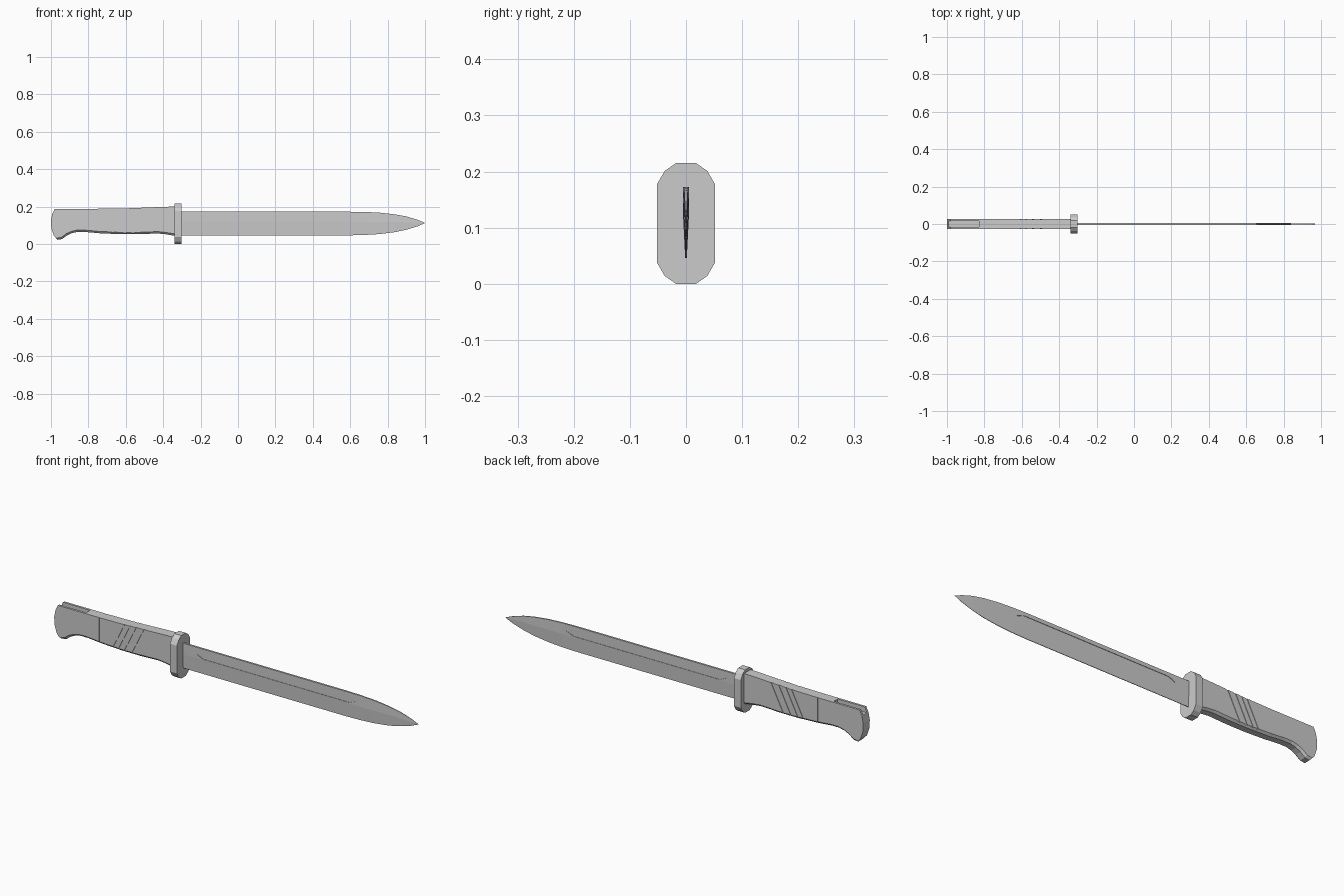
import bpy, bmesh

if "Cube" in bpy.data.objects:
    bpy.data.objects.remove(bpy.data.objects["Cube"])


def finish(name, bm):
    bmesh.ops.recalc_face_normals(bm, faces=bm.faces)
    me = bpy.data.meshes.new(name)
    bm.to_mesh(me)
    bm.free()
    ob = bpy.data.objects.new(name, me)
    bpy.context.collection.objects.link(ob)
    return ob


def loft(rings):
    bm = bmesh.new()
    vs = [[bm.verts.new(p) for p in r] for r in rings]
    n = len(rings[0])
    for a, b in zip(vs, vs[1:]):
        for i in range(n):
            j = (i + 1) % n
            bm.faces.new((a[i], a[j], b[j], b[i]))
    bm.faces.new(vs[0])
    bm.faces.new(vs[-1][::-1])
    return bm


def side_prism(pts, y0, y1):
    return loft([[(x, y, z) for x, z in pts] for y in (y0, y1)])


def cut(ob, cutter):
    m = ob.modifiers.new("cut", 'BOOLEAN')
    m.operation = 'DIFFERENCE'
    m.solver = 'EXACT'
    m.object = cutter
    cutter.hide_render = True
    bpy.context.view_layer.objects.active = ob
    bpy.ops.object.modifier_apply(modifier=m.name)
    bpy.data.objects.remove(cutter)


# Blade: thick spine, thin lower edge, tapering to a point
stations = [(-0.31, 0.172, 0.046), (0.60, 0.172, 0.046), (0.68, 0.171, 0.048),
            (0.76, 0.167, 0.053), (0.84, 0.158, 0.063), (0.90, 0.147, 0.076),
            (0.96, 0.129, 0.094), (1.0, 0.1125, 0.1115)]
rings = []
for x, zt, zb in stations:
    k = min(1, (zt - zb) / 0.126 + 0.05)
    top = 0.005 * k if x < 0.65 else 0.0035 * k
    mid, edge = 0.005 * k, 0.0015 * k
    zm = zb + 0.56 * (zt - zb)
    rings.append([(x, top, zt), (x, -top, zt), (x, -mid, zm),
                  (x, -edge, zb), (x, edge, zb), (x, mid, zm)])
blade = finish("blade", loft(rings))

# Fuller groove on both sides of the blade
fuller = [(-0.225, 0.137), (-0.19, 0.121), (0.62, 0.121),
          (0.66, 0.137), (0.62, 0.153), (-0.19, 0.153)]
for s in (-1, 1):
    cut(blade, finish("fuller_cutter", side_prism(fuller, s * 0.0028, s * 0.03)))

# Cross guard
q = [(0.052, 0.177), (0.038, 0.201), (0.018, 0.215)]
half = q + [(-y, z) for y, z in q[::-1]]
outline = half + [(-y, 0.215 - z) for y, z in half]
finish("guard", loft([[(x, y, z) for y, z in outline] for x in (-0.34, -0.302)]))

# Handle with hooked pommel
profile = [(-0.335, 0.200), (-0.45, 0.196), (-0.60, 0.190), (-0.75, 0.188),
           (-0.98, 0.188), (-0.993, 0.160), (-1.0, 0.125), (-0.998, 0.085),
           (-0.985, 0.045), (-0.965, 0.022), (-0.94, 0.026), (-0.915, 0.045),
           (-0.89, 0.057), (-0.86, 0.064), (-0.82, 0.064), (-0.74, 0.057),
           (-0.63, 0.052), (-0.53, 0.052), (-0.43, 0.056), (-0.39, 0.052),
           (-0.335, 0.043)]
bm = side_prism(profile, -0.026, 0.026)
low = [e for e in bm.edges
       if abs(e.verts[0].co.y - e.verts[1].co.y) < 1e-5
       and all(v.co.z < 0.07 and v.co.x > -0.97 for v in e.verts)
       and abs(e.verts[0].co.x - e.verts[1].co.x) > 1e-4]
bmesh.ops.recalc_face_normals(bm, faces=bm.faces)
bmesh.ops.bevel(bm, geom=low, offset=0.010, segments=1, affect='EDGES')
handle = finish("handle", bm)

# Slanted grip grooves and the seam between grip and pommel, both sides
for s in (-1, 1):
    for x, w in ((-0.595, 0.008), (-0.565, 0.008), (-0.532, 0.014), (-0.490, 0.014)):
        pts = [(x, 0.22), (x + w, 0.22), (x + w - 0.095, 0.03), (x - 0.095, 0.03)]
        cut(handle, finish("groove_cutter", side_prism(pts, s * 0.0235, s * 0.05)))
    seam = [(-0.752, 0.22), (-0.748, 0.22), (-0.748, 0.03), (-0.752, 0.03)]
    cut(handle, finish("seam_cutter", side_prism(seam, s * 0.0235, s * 0.05)))

# Mounting slot along the top of the pommel
slot = [(-1.05, 0.162), (-0.83, 0.162), (-0.83, 0.25), (-1.05, 0.25)]
cut(handle, finish("slot_cutter", side_prism(slot, -0.015, 0.015)))
